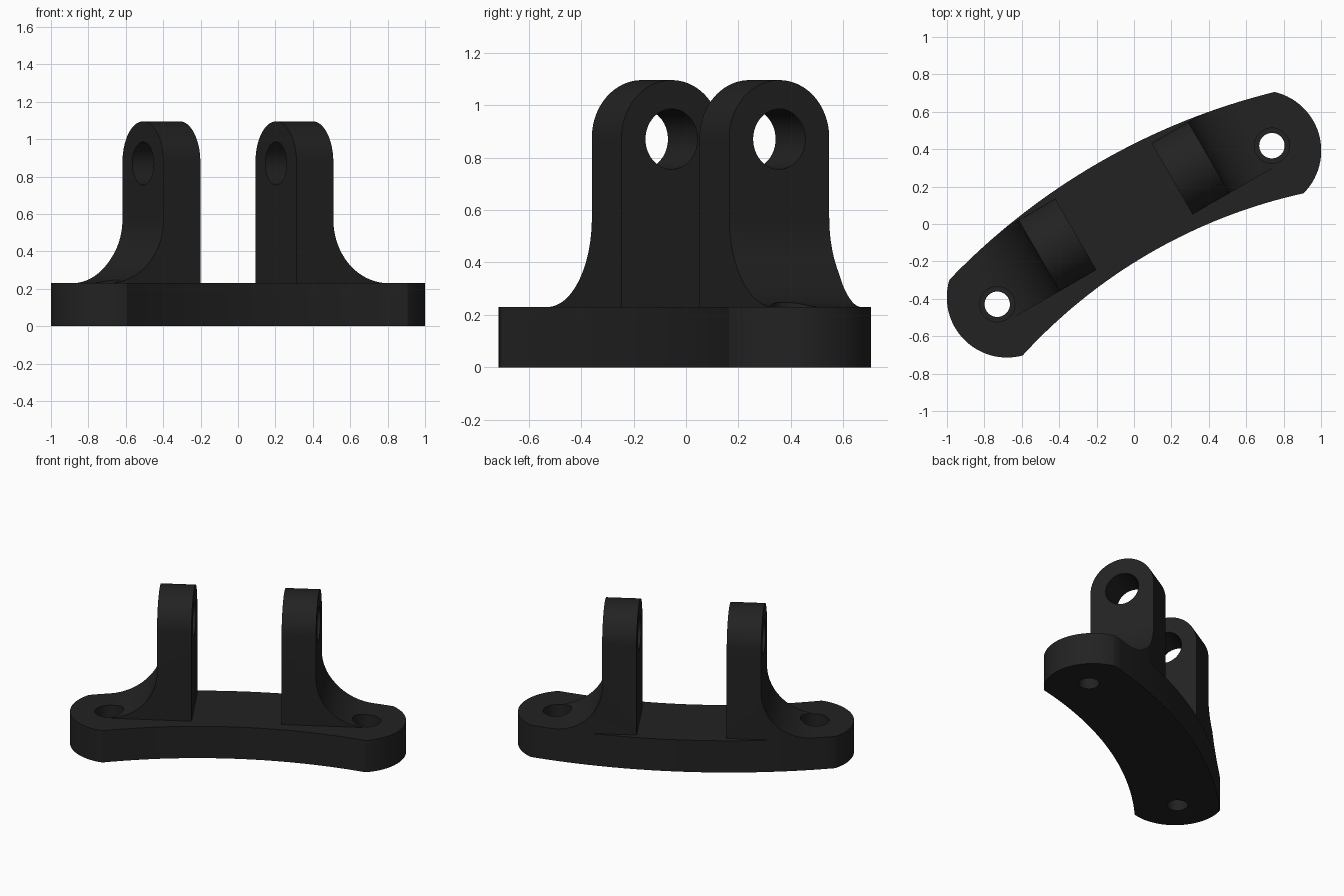
import bpy, bmesh, math

if "Cube" in bpy.data.objects:
    bpy.data.objects.remove(bpy.data.objects["Cube"])

TURN = math.radians(30)      # the bracket lies diagonally
BASE_H = 0.23

mat = bpy.data.materials.new("matte black")
mat.diffuse_color = (0.016, 0.016, 0.016, 1)
mat.use_nodes = True
mat.node_tree.nodes["Principled BSDF"].inputs["Base Color"].default_value = mat.diffuse_color


def prism(name, pts, lo, hi, place):
    """Extrude a 2D outline; place(a, b, depth) returns a 3D point."""
    bm = bmesh.new()
    bottom = [bm.verts.new(place(a, b, lo)) for a, b in pts]
    top = [bm.verts.new(place(a, b, hi)) for a, b in pts]
    bm.faces.new(bottom)
    bm.faces.new(top)
    n = len(pts)
    for i in range(n):
        j = (i + 1) % n
        bm.faces.new((bottom[i], bottom[j], top[j], top[i]))
    bmesh.ops.recalc_face_normals(bm, faces=bm.faces)
    me = bpy.data.meshes.new(name)
    bm.to_mesh(me)
    bm.free()
    ob = bpy.data.objects.new(name, me)
    me.materials.append(mat)
    bpy.context.collection.objects.link(ob)
    return ob


def combine(target, tool, operation):
    """Apply a boolean and remove the tool."""
    mod = target.modifiers.new("cut", 'BOOLEAN')
    mod.operation, mod.object, mod.solver = operation, tool, 'EXACT'
    bpy.context.view_layer.objects.active = target
    bpy.ops.object.modifier_apply(modifier=mod.name)
    bpy.data.objects.remove(tool)


def arc(cx, cy, r, a0, a1, n):
    out = []
    for i in range(n + 1):
        a = math.radians(a0 + (a1 - a0) * i / n)
        out.append((cx + r * math.cos(a), cy + r * math.sin(a)))
    return out


def bow(p, mid, n=32):
    """Interior points of a shallow arc from p to its mirror image, through (0, mid)."""
    s = mid - p[1]
    r = (p[0] ** 2 + s ** 2) / (2 * s)
    half = math.asin(p[0] / r)
    return [(r * math.sin(half * (1 - 2 * i / n)),
             mid - r + r * math.cos(half * (1 - 2 * i / n))) for i in range(1, n)]


def circle(cx, cy, r, n=48):
    return arc(cx, cy, r, 0, 360, n)[:-1]


def upright(a, b, d):
    return (a, b, d)


# Curved base outline with rounded ends
right_cap = arc(0.784, 0, 0.322, -75, 47, 28)
left_cap = [(-x, y) for x, y in reversed(right_cap)]
outline = (right_cap + bow(right_cap[-1], 0.378) + left_cap
           + bow(right_cap[0], -0.177)[::-1])
base = prism("hinge_bracket", outline, 0, BASE_H, upright)

for side in (1, -1):
    # Lug side profile: plate with a concave foot on the outer side
    foot = arc(0.864, 0.57, 0.34, 180, 270, 24)
    profile = [(0.297, 0.15), (0.297, 1.3), (0.524, 1.3)] + foot + [(0.864, 0.15)]
    lug = prism("lug", profile, -0.112, 0.328, lambda a, b, d: (side * a, d, b))
    # Rounded lug top
    arch = [(-0.112, 0.1), (0.328, 0.1)] + arc(0.108, 0.875, 0.22, 0, 180, 40)
    combine(lug, prism("arch", arch, 0.1, 1.2,
                       lambda a, b, d: (side * d, a, b)), 'INTERSECT')
    # Trim the foot to the base outline
    combine(lug, prism("trim", outline, 0.05, 1.5, upright), 'INTERSECT')
    combine(base, lug, 'UNION')
    # Pin hole through the lug
    combine(base, prism("pin_hole", circle(0.108, 0.87, 0.115), 0.2, 0.7,
                        lambda a, b, d: (side * d, a, b)), 'DIFFERENCE')
    # Screw hole and its counterbore
    x = side * 0.848
    combine(base, prism("screw_hole", circle(x, -0.006, 0.068), -0.1, 0.6, upright),
            'DIFFERENCE')
    combine(base, prism("counterbore", circle(x, -0.006, 0.094), 0.14, 0.6, upright),
            'DIFFERENCE')

# Final orientation and shading
base.rotation_euler.z = TURN
bpy.ops.object.select_all(action='DESELECT')
base.select_set(True)
bpy.context.view_layer.objects.active = base
bpy.ops.object.transform_apply(location=False, rotation=True, scale=False)
bpy.ops.object.shade_smooth_by_angle(angle=math.radians(30))
